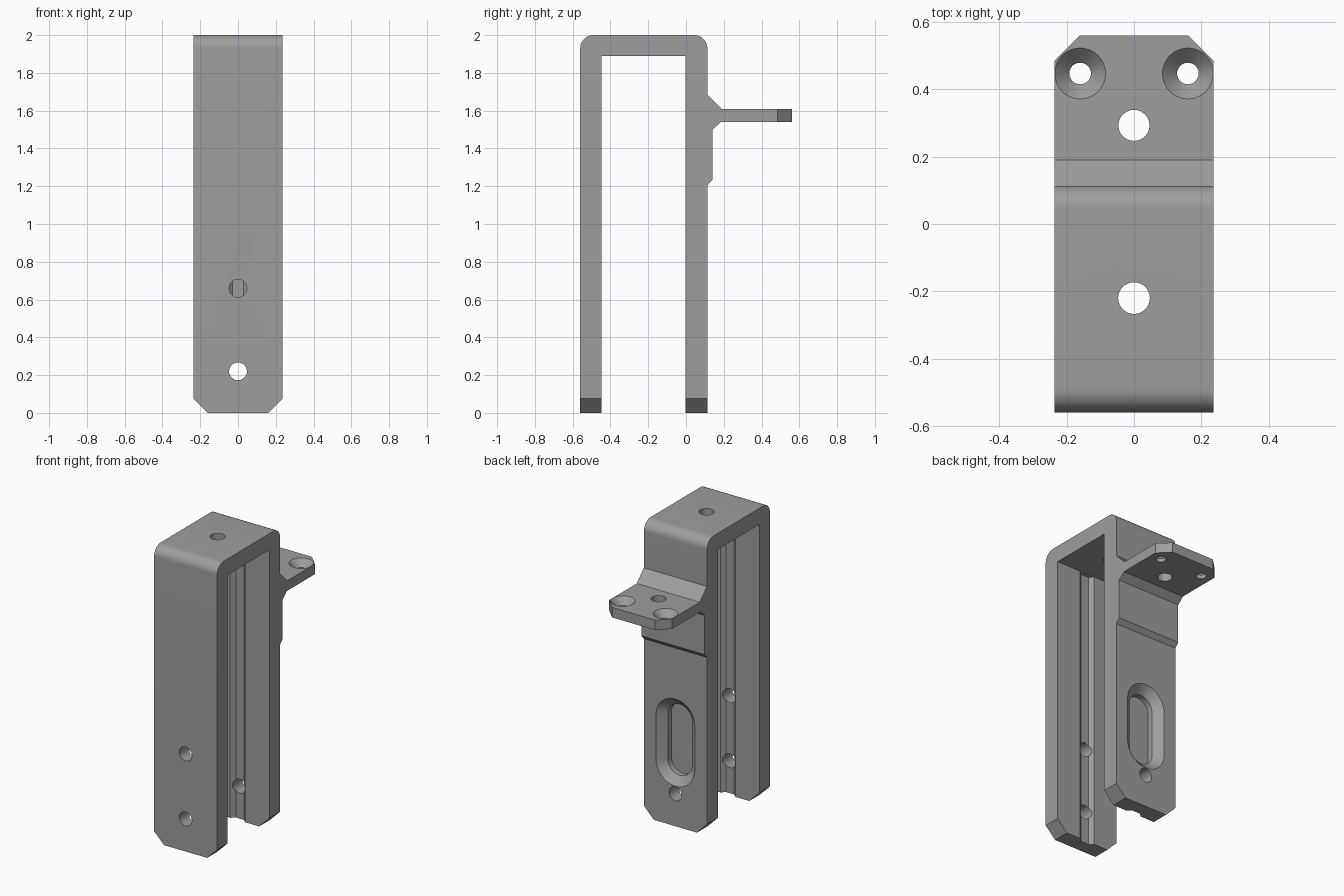
import bpy, bmesh, math
from mathutils import Vector

if "Cube" in bpy.data.objects:
    bpy.data.objects.remove(bpy.data.objects["Cube"])

HALF = 0.236
grey = bpy.data.materials.new("satin grey")
grey.diffuse_color = (0.34, 0.34, 0.34, 1)
grey.use_nodes = True
grey.node_tree.nodes["Principled BSDF"].inputs["Base Color"].default_value = grey.diffuse_color


def loft(name, rings):
    """Closed solid through rings with equal point counts."""
    bm = bmesh.new()
    loops = [[bm.verts.new(p) for p in ring] for ring in rings]
    bm.faces.new(loops[0])
    bm.faces.new(loops[-1])
    n = len(loops[0])
    for a, b in zip(loops, loops[1:]):
        for i in range(n):
            j = (i + 1) % n
            bm.faces.new((a[i], a[j], b[j], b[i]))
    bmesh.ops.recalc_face_normals(bm, faces=bm.faces)
    mesh = bpy.data.meshes.new(name)
    bm.to_mesh(mesh)
    bm.free()
    mesh.materials.append(grey)
    ob = bpy.data.objects.new(name, mesh)
    bpy.context.collection.objects.link(ob)
    return ob


def arc(cx, cy, r, a0, a1, n):
    return [(cx + r * math.cos(math.radians(a0 + (a1 - a0) * i / n)),
             cy + r * math.sin(math.radians(a0 + (a1 - a0) * i / n))) for i in range(n + 1)]


def circle(r, n=40):
    return arc(0, 0, r, 0, 360, n)[:-1]


def slot(r, half):
    return arc(0, half, r, 0, 180, 20) + arc(0, -half, r, 180, 360, 20)


def cut(tool):
    mod = bracket.modifiers.new("cut", 'BOOLEAN')
    mod.operation = 'DIFFERENCE'
    mod.solver = 'EXACT'
    mod.object = tool
    bpy.context.view_layer.objects.active = bracket
    bpy.ops.object.modifier_apply(modifier=mod.name)
    bpy.data.objects.remove(tool)


def cut_z(x, y, levels):
    """Round vertical cut; levels are (z, radius)."""
    cut(loft("cutter", [[(x + px, y + py, z) for px, py in circle(r)] for z, r in levels]))


def cut_y(z, y0, y1, r=0.047):
    """Round hole running front to back."""
    cut(loft("cutter", [[(px, y, z + pz) for px, pz in circle(r)] for y in (y0, y1)]))


# Bracket side profile (y, z): two legs, bridge and rear shelf
profile = [(-0.56, 0), (-0.447, 0), (-0.447, 1.89), (-0.003, 1.89), (-0.003, 0), (0.113, 0),
           (0.113, 1.205), (0.14, 1.235), (0.14, 1.5), (0.185, 1.54), (0.56, 1.54),
           (0.56, 1.608), (0.19, 1.608), (0.113, 1.685)]
profile += arc(0.043, 1.93, 0.07, 0, 90, 12) + arc(-0.49, 1.93, 0.07, 90, 180, 12)
bracket = loft("bracket", [[(x, y, z) for y, z in profile] for x in (-HALF, HALF)])

# Clipped corners of the feet and the shelf
for s in (-1, 1):
    foot = [(s * 0.161, 0), (s * 0.161, -0.1), (s * 0.4, -0.1),
            (s * 0.4, 0.239), (s * HALF, 0.075)]
    cut(loft("cutter", [[(x, y, z) for x, z in foot] for y in (-0.7, 0.3)]))
    end = [(s * 0.161, 0.56), (s * 0.161, 0.7), (s * 0.4, 0.7),
           (s * 0.4, 0.321), (s * HALF, 0.485)]
    cut(loft("cutter", [[(x, y, z) for x, y in end] for z in (1.4, 1.7)]))

# Bevelled grooves down the inner faces of both legs
for wall, d in ((-0.447, -1), (-0.003, 1)):
    groove = [(-0.056, wall - d * 0.02), (-0.056, wall), (-0.03, wall + d * 0.024),
              (0.03, wall + d * 0.024), (0.056, wall), (0.056, wall - d * 0.02)]
    cut(loft("cutter", [[(x, y, z) for x, y in groove] for z in (-0.1, 1.889)]))

# Blind slot with a flared rim on the rear leg
pocket = [(0.15, 0.157), (0.113, 0.145), (0.065, 0.09), (0.028, 0.09)]
pocket[0] = (0.15, 0.145 + 0.037 * 0.055 / 0.048)
cut(loft("cutter", [[(x, y, 0.566 + z) for x, z in slot(r, 0.15)] for y, r in pocket]))

# Screw holes in the legs
cut_y(0.22, -0.7, -0.3)
cut_y(0.66, -0.7, -0.3)
cut_y(0.22, -0.1, 0.3)

# Holes in the bridge and the shelf, with two countersinks
cut_z(0, -0.22, [(1.8, 0.047), (2.1, 0.047)])
cut_z(0, 0.293, [(1.5, 0.046), (1.65, 0.046)])
for s in (-1, 1):
    cut_z(s * 0.16, 0.447, [(1.5, 0.032), (1.564, 0.032), (1.608, 0.0755), (1.65, 0.0755)])

# Smooth rounded surfaces, crisp edges
bpy.ops.object.select_all(action='DESELECT')
bracket.select_set(True)
bpy.context.view_layer.objects.active = bracket
bpy.ops.object.shade_smooth_by_angle(angle=math.radians(25))
